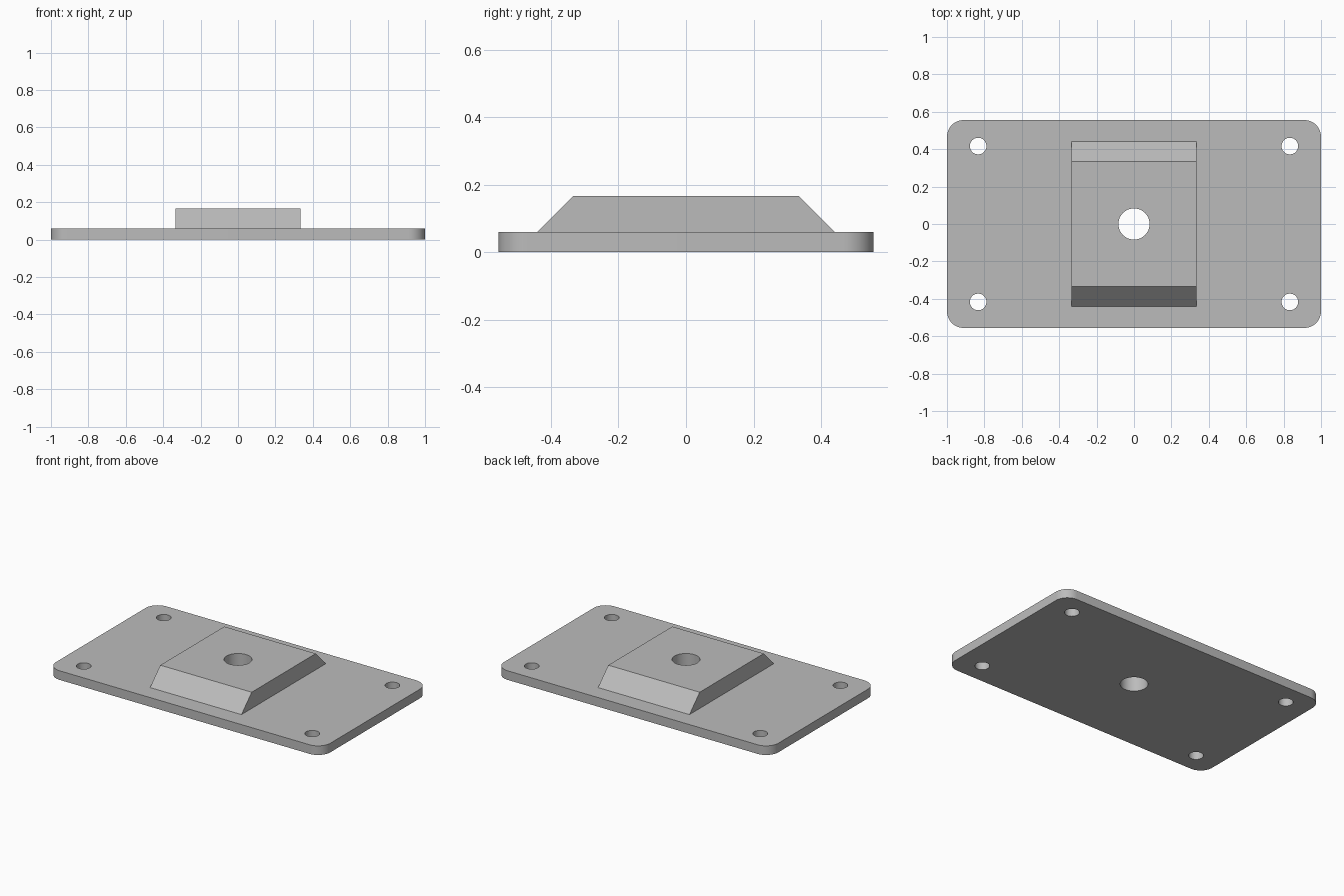
import bpy, bmesh, math

if "Cube" in bpy.data.objects:
    bpy.data.objects.remove(bpy.data.objects["Cube"])

W, D, T = 1.0, 0.5556, 0.06      # plate half width, half depth, thickness
CORNER = 0.089                   # plate corner radius
BLOCK_W, BASE_D, TOP_D, TOP_Z = 0.3333, 0.44, 0.3333, 0.1667

grey = bpy.data.materials.new("grey metal")
grey.diffuse_color = (0.5, 0.5, 0.5, 1)
grey.use_nodes = True
grey.node_tree.nodes["Principled BSDF"].inputs["Base Color"].default_value = grey.diffuse_color


def prism(name, outline, vec):
    """Extrude a closed outline along a vector into a solid."""
    bm = bmesh.new()
    face = bm.faces.new([bm.verts.new(p) for p in outline])
    ext = bmesh.ops.extrude_face_region(bm, geom=[face])
    moved = [v for v in ext["geom"] if isinstance(v, bmesh.types.BMVert)]
    bmesh.ops.translate(bm, verts=moved, vec=vec)
    bmesh.ops.recalc_face_normals(bm, faces=bm.faces)
    mesh = bpy.data.meshes.new(name)
    bm.to_mesh(mesh)
    bm.free()
    mesh.materials.append(grey)
    ob = bpy.data.objects.new(name, mesh)
    bpy.context.collection.objects.link(ob)
    return ob


def arc(cx, cy, z, r, start, end, n):
    angles = [math.radians(start + (end - start) * i / n) for i in range(n + 1)]
    return [(cx + r * math.cos(a), cy + r * math.sin(a), z) for a in angles]


def boolean(target, tool, operation):
    """Combine a tool into the target, then discard the tool."""
    mod = target.modifiers.new(operation.lower(), "BOOLEAN")
    mod.operation, mod.object, mod.solver = operation, tool, "EXACT"
    bpy.context.view_layer.objects.active = target
    bpy.ops.object.modifier_apply(modifier=mod.name)
    bpy.data.objects.remove(tool)


# Rounded base plate
outline = []
for i, (sx, sy) in enumerate([(1, 1), (-1, 1), (-1, -1), (1, -1)]):
    outline += arc(sx * (W - CORNER), sy * (D - CORNER), 0, CORNER,
                   90 * i, 90 * i + 90, 12)
plate = prism("mounting_plate", outline, (0, 0, T))

# Raised block with sloped front and back, sunk into the plate for a clean union
profile = [(-BASE_D, T), (-BASE_D, T / 2), (BASE_D, T / 2), (BASE_D, T),
           (TOP_D, TOP_Z), (-TOP_D, TOP_Z)]
block = prism("raised_block", [(-BLOCK_W, y, z) for y, z in profile],
              (2 * BLOCK_W, 0, 0))
boolean(plate, block, "UNION")

# Centre bore and four corner screw holes
holes = [(0, 0, 0.0833)]
holes += [(sx * 0.8333, sy * 0.4167, 0.0444) for sx in (-1, 1) for sy in (-1, 1)]
for x, y, r in holes:
    cutter = prism("hole_cutter", arc(x, y, -0.1, r, 0, 360, 48)[:-1], (0, 0, 0.4))
    boolean(plate, cutter, "DIFFERENCE")

# Smooth the round walls, keep hard edges
bpy.ops.object.select_all(action="DESELECT")
plate.select_set(True)
bpy.context.view_layer.objects.active = plate
bpy.ops.object.shade_smooth_by_angle(angle=math.radians(30))
